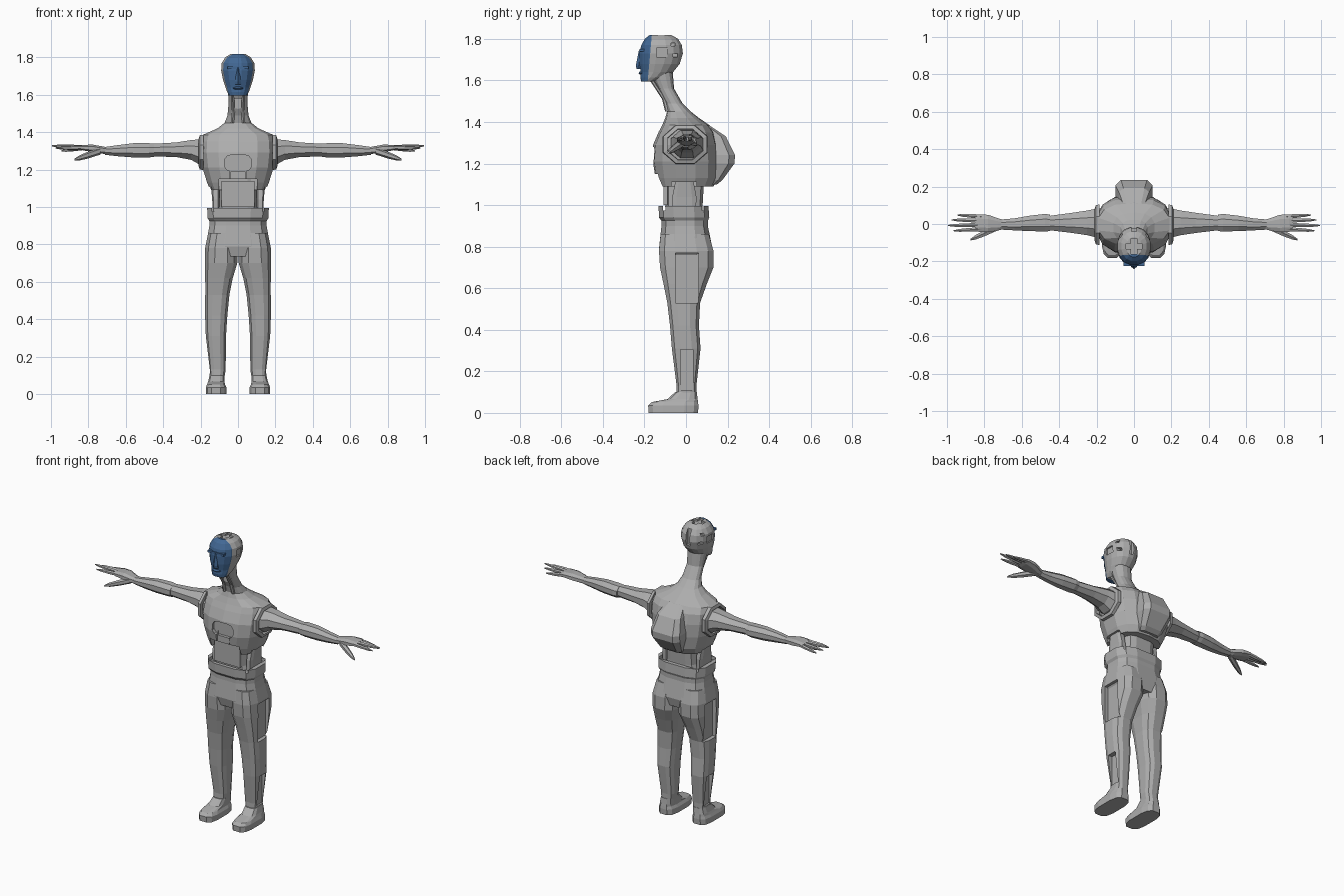
import bpy, bmesh, math
from mathutils import Vector


def material(name, rgb):
    m = bpy.data.materials.new(name)
    m.diffuse_color = (*rgb, 1)
    return m


GREY = material("grey shell", (0.42, 0.42, 0.42))
BLUE = material("blue mask", (0.055, 0.14, 0.30))


def section(n, cx, cy, rx, ry, k=2.0):
    """Superellipse outline with flat sides, normalised to its full width."""
    top = math.cos(math.pi / n) ** (2 / k)
    pts = []
    for i in range(n):
        a = 2 * math.pi * (i + 0.5) / n
        c, s = math.cos(a), math.sin(a)
        pts.append((cx + rx * math.copysign(abs(c) ** (2 / k), c) / top,
                    cy + ry * math.copysign(abs(s) ** (2 / k), s) / top))
    return pts


def loft(name, rings, mat=GREY, mirror=False, closed=False):
    bm = bmesh.new()
    rows = [[bm.verts.new(p) for p in r] for r in rings]
    n = len(rows[0])
    pairs = list(zip(rows, rows[1:])) + ([(rows[-1], rows[0])] if closed else [])
    for a, b in pairs:
        for i in range(n):
            j = (i + 1) % n
            bm.faces.new((a[i], a[j], b[j], b[i]))
    if not closed:
        bm.faces.new(rows[0])
        bm.faces.new(rows[-1])
    bmesh.ops.recalc_face_normals(bm, faces=bm.faces)
    me = bpy.data.meshes.new(name)
    bm.to_mesh(me)
    bm.free()
    ob = bpy.data.objects.new(name, me)
    bpy.context.collection.objects.link(ob)
    me.materials.append(mat)
    if mirror:
        mod = ob.modifiers.new("Mirror", 'MIRROR')
        mod.use_mirror_merge = False
    return ob


def upright(name, rows, n=12, k=2.5, **kw):
    """Loft upward; each row is z, x min, x max, y front, y back."""
    return loft(name, [[(x, y, z) for x, y in section(
        n, (x0 + x1) / 2, (y0 + y1) / 2, (x1 - x0) / 2, (y1 - y0) / 2, k)]
        for z, x0, x1, y0, y1 in rows], **kw)


def centred(name, rows, **kw):
    return upright(name, [(z, -h, h, a, b) for z, h, a, b in rows], **kw)


def sideways(name, rows, n=8, k=2.0, **kw):
    """Loft outward along x; each row is x, y, z, y radius, z radius."""
    return loft(name, [[(x, y, z) for y, z in section(n, yc, zc, ry, rz, k)]
                       for x, yc, zc, ry, rz in rows], mirror=True, **kw)


def box(name, x, y, z, **kw):
    return loft(name, [[(x[0], y[0], h), (x[1], y[0], h), (x[1], y[1], h), (x[0], y[1], h)]
                       for h in z], **kw)


def cut(ob, cutter):
    """Subtract the cutter, bake the result and delete the cutter."""
    cutter.hide_render = True
    mod = ob.modifiers.new("Cut", 'BOOLEAN')
    mod.operation, mod.solver, mod.object = 'DIFFERENCE', 'EXACT', cutter
    with bpy.context.temp_override(object=ob, active_object=ob):
        bpy.ops.object.modifier_move_to_index(modifier=mod.name, index=0)
        bpy.ops.object.modifier_apply(modifier=mod.name)
    bpy.data.objects.remove(cutter)


def cut_box(ob, x, y, z):
    cut(ob, box("cutter", x, y, z))


# Feet and legs, with recessed panels on the outer thigh and calf
upright("foot", [(0, .062, .172, -.18, .058), (.035, .062, .172, -.182, .06),
                 (.052, .07, .165, -.165, .058), (.066, .072, .16, -.09, .056),
                 (.10, .072, .152, -.052, .052)], k=3.2, mirror=True)
leg = upright("leg", [
    (.09, .072, .152, -.046, .05), (.13, .066, .155, -.045, .05), (.31, .064, .172, -.068, .07),
    (.42, .057, .176, -.077, .062), (.53, .046, .176, -.09, .068), (.62, .028, .178, -.108, .10),
    (.70, .004, .178, -.125, .132), (.78, .002, .176, -.13, .132), (.86, .002, .16, -.122, .11)],
    k=2.8, mirror=True)
cut_box(leg, (.152, .3), (-.05, .06), (.53, .77))
cut_box(leg, (.143, .3), (-.026, .034), (.11, .305))

# Pelvis with a flared belt
pelvis = centred("pelvis", [(.735, .135, -.115, .115), (.79, .172, -.13, .128),
                            (.90, .153, -.118, .105), (.925, .153, -.118, .105),
                            (.94, .162, -.13, .112), (.995, .165, -.132, .108)], k=3)
cut_box(pelvis, (-.14, .14), (-.11, .085), (.975, 1.1))

# Waist: belly block, front plate, side struts
centred("abdomen", [(.96, .112, -.1, .08), (1.0, .10, -.098, .08), (1.18, .098, -.098, .09)], k=4)
box("belly_plate", (-.088, .088), (-.108, -.09), (1.0, 1.14))
upright("waist_strut", [(.96, .10, .135, -.068, .048), (1.04, .10, .138, -.066, .05),
                        (1.12, .10, .145, -.05, .035)], n=8, k=4, mirror=True)

# Chest flowing into the forward-leaning neck
chest = centred("chest_and_neck", [
    (1.09, .148, -.138, .13), (1.13, .165, -.15, .15), (1.21, .19, -.162, .155),
    (1.29, .20, -.155, .15), (1.35, .198, -.13, .135), (1.385, .19, -.112, .11),
    (1.42, .11, -.098, .06), (1.45, .072, -.09, .022), (1.49, .056, -.10, -.018),
    (1.56, .05, -.135, -.058), (1.64, .055, -.175, -.065)], n=14)
cut_box(chest, (-.102, .102), (-.3, -.09), (1.0, 1.15))
cut_box(chest, (-.045, .045), (-.3, -.13), (1.1, 1.21))
arch = loft("cutter", [[(x, y, z) for x, z in section(12, 0, 1.235, .072, .045, 3)]
                       for y in (-.3, -.135)])
cut(chest, arch)
for side in (-1, 1):
    cut_box(chest, sorted((side * .11, side * .3)), (-.07, .05), (1.0, 1.11))
cut_box(chest, (-.018, .018), (-.3, -.118), (1.48, 1.58))

# Chest buckle below the arch, and neck cords
box("chest_buckle", (-.04, .04), (-.148, -.10), (1.15, 1.19))
loft("neck_cord", [[(cx + x, cy + y, z) for x, y in section(6, 0, 0, .009, .009)]
                   for cx, cy, z in ((.03, -.09, 1.45), (.026, -.105, 1.51), (.03, -.17, 1.61))],
     mirror=True)

# Backpack hump
centred("back_pack", [(1.10, .065, .04, .15), (1.12, .078, .04, .175), (1.20, .1, .04, .233),
                      (1.24, .1, .04, .236), (1.33, .08, .04, .192), (1.385, .055, .04, .11)],
        n=8, k=5)

# Octagonal shoulder collars
sideways("shoulder_collar", [(.185, -.004, 1.292, .108, .094), (.204, -.004, 1.292, .105, .092),
                             (.210, -.004, 1.292, .086, .074), (.185, -.004, 1.292, .084, .072)],
         closed=True)

# Arms: upper arm, forearm sleeve, palm
sideways("upper_arm", [(.16, .005, 1.29, .08, .07), (.21, .005, 1.295, .075, .066),
                       (.25, .006, 1.305, .066, .053), (.33, .006, 1.306, .054, .039),
                       (.47, .005, 1.304, .036, .033)])
sideways("forearm", [(.45, .006, 1.303, .044, .035), (.475, .007, 1.303, .047, .038),
                     (.56, .003, 1.303, .041, .038), (.64, -.002, 1.301, .032, .03),
                     (.71, -.003, 1.30, .027, .021)])
sideways("palm", [(.69, -.003, 1.30, .022, .017), (.73, -.002, 1.305, .034, .02),
                  (.78, .003, 1.314, .046, .02), (.83, .005, 1.317, .047, .014),
                  (.85, .006, 1.318, .04, .009)], k=2.6)


# Fingers and thumb: tapered, with one knuckle
def finger(name, base, tip, r):
    a, b = Vector(base), Vector(tip)
    rows = [(*a.lerp(b, t), r * f, r * f) for t, f in ((0, 1), (.45, .95), (.8, .7), (1, .25))]
    sideways(name, rows, n=6)


for i, (y0, y1, x1, z1) in enumerate([(-.027, -.036, .965, 1.315), (-.005, -.008, .995, 1.327),
                                      (.018, .022, .975, 1.315), (.04, .048, .945, 1.30)]):
    finger(f"finger_{i + 1}", (.815, y0, 1.318), (x1, y1, z1), .0105)
finger("thumb", (.735, -.02, 1.30), (.875, -.084, 1.253), .017)

# Head: skull split by a slanted plane so the front is the blue mask
head = centred("head", [
    (1.595, .046, -.216, -.15), (1.615, .058, -.22, -.095), (1.64, .067, -.218, -.062),
    (1.68, .08, -.224, -.03), (1.73, .09, -.224, -.015), (1.77, .087, -.215, -.02),
    (1.80, .068, -.198, -.038), (1.818, .04, -.176, -.07)], n=16, k=2.1)
head.data.materials.append(BLUE)
bm = bmesh.new()
bm.from_mesh(head.data)
point, normal = Vector((0, -.175, 1.7)), Vector((0, -1, .09)).normalized()
bmesh.ops.bisect_plane(bm, geom=bm.verts[:] + bm.edges[:] + bm.faces[:],
                       plane_co=point, plane_no=normal)
for f in bm.faces:
    if (f.calc_center_median() - point).dot(normal) > 0:
        f.material_index = 1
bm.to_mesh(head.data)
bm.free()

# Head recesses: ear ports, small sockets, crown cross, rear slot
for side in (-1, 1):
    cut_box(head, sorted((side * .078, side * .2)), (-.142, -.088), (1.712, 1.755))
    cut_box(head, sorted((side * .045, side * .2)), (-.062, -.04), (1.712, 1.73))
    cut_box(head, sorted((side * .05, side * .2)), (-.072, -.054), (1.765, 1.78))
cut_box(head, (-.042, .042), (-.134, -.104), (1.806, 1.9))
cut_box(head, (-.015, .015), (-.16, -.078), (1.806, 1.9))
cut_box(head, (-.013, .013), (-.04, .1), (1.70, 1.85))

# Mask features: brow, nose, lips
box("brow", (-.055, .055), (-.224, -.18), (1.738, 1.752), mat=BLUE)
centred("nose", [(1.655, .018, -.234, -.19), (1.67, .016, -.238, -.19), (1.745, .007, -.224, -.19)],
        n=6, k=2, mat=BLUE)
centred("lips", [(1.628, .024, -.222, -.18), (1.635, .028, -.229, -.18), (1.643, .022, -.222, -.18)],
        n=8, k=2, mat=BLUE)
